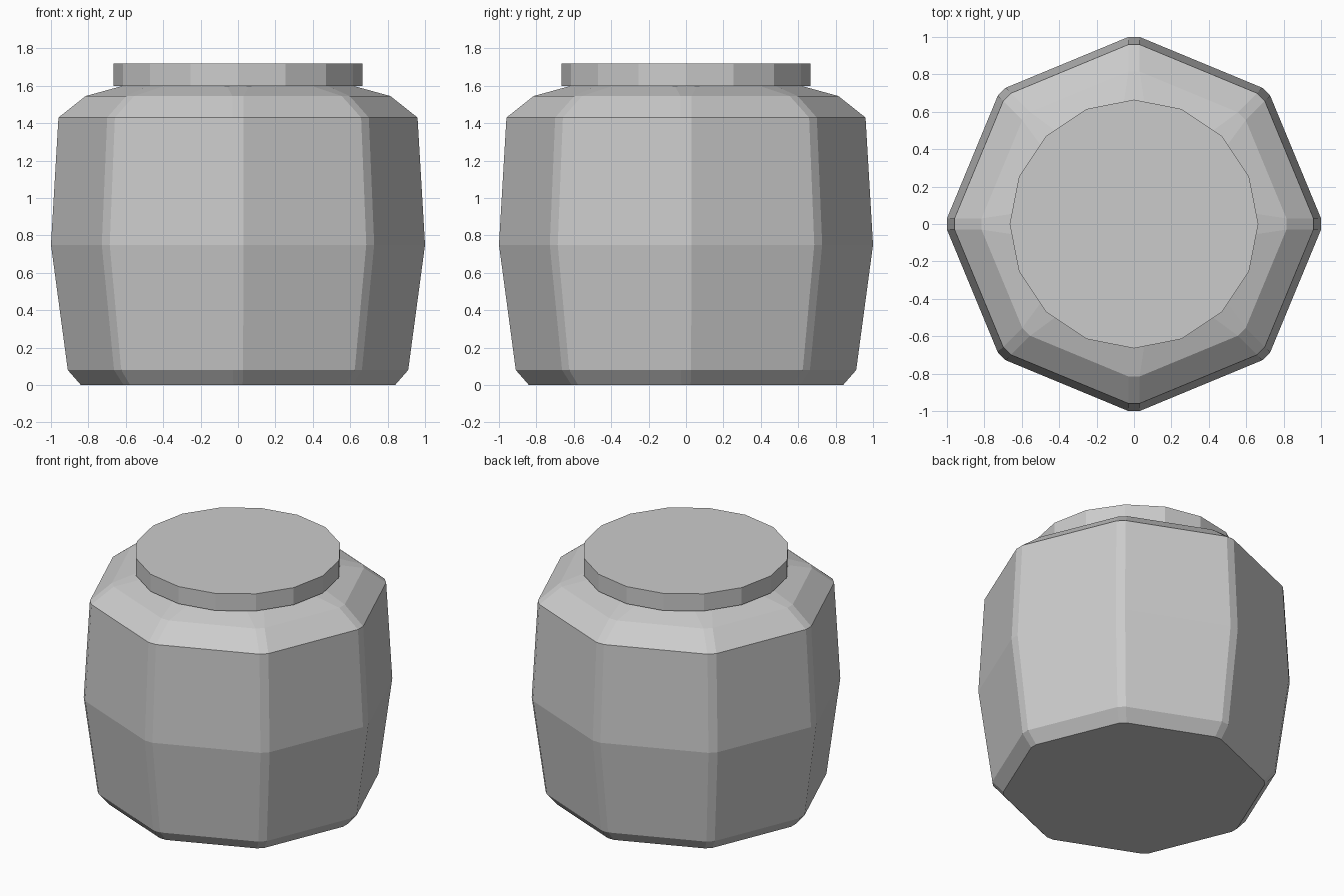
import bpy, bmesh
from math import sin, cos, pi

if "Cube" in bpy.data.objects:
    bpy.data.objects.remove(bpy.data.objects["Cube"])


def octagon_ring(r, half, z):
    """Octagon with narrow chamfered corners: 16 points."""
    pts = []
    for k in range(8):
        a = k * pi / 4
        for s in (-half, half):
            pts.append((r * cos(a) - s * sin(a), r * sin(a) + s * cos(a), z))
    return pts


def round_ring(r, z, n=16):
    return [(r * cos(2 * pi * i / n), r * sin(2 * pi * i / n), z) for i in range(n)]


def loft(name, rings):
    """Skin a stack of equal-sized rings and cap both ends."""
    bm = bmesh.new()
    loops = [[bm.verts.new(p) for p in ring] for ring in rings]
    n = len(loops[0])
    for lo, hi in zip(loops, loops[1:]):
        for i in range(n):
            j = (i + 1) % n
            bm.faces.new((lo[i], lo[j], hi[j], hi[i]))
    bm.faces.new(loops[0][::-1])
    bm.faces.new(loops[-1])
    mesh = bpy.data.meshes.new(name)
    bm.to_mesh(mesh)
    bm.free()
    obj = bpy.data.objects.new(name, mesh)
    bpy.context.collection.objects.link(obj)
    return obj


# Jar body: (radius, chamfer half width, height) from foot to shoulder
profile = [(0.84, 0.025, 0.0), (0.91, 0.027, 0.08), (1.0, 0.03, 0.75),
           (0.96, 0.029, 1.43), (0.815, 0.03, 1.545), (0.615, 0.06, 1.6)]
loft("jar_body", [octagon_ring(*p) for p in profile])

# Flat 16-sided lid
loft("lid", [round_ring(0.665, 1.598), round_ring(0.665, 1.72)])
